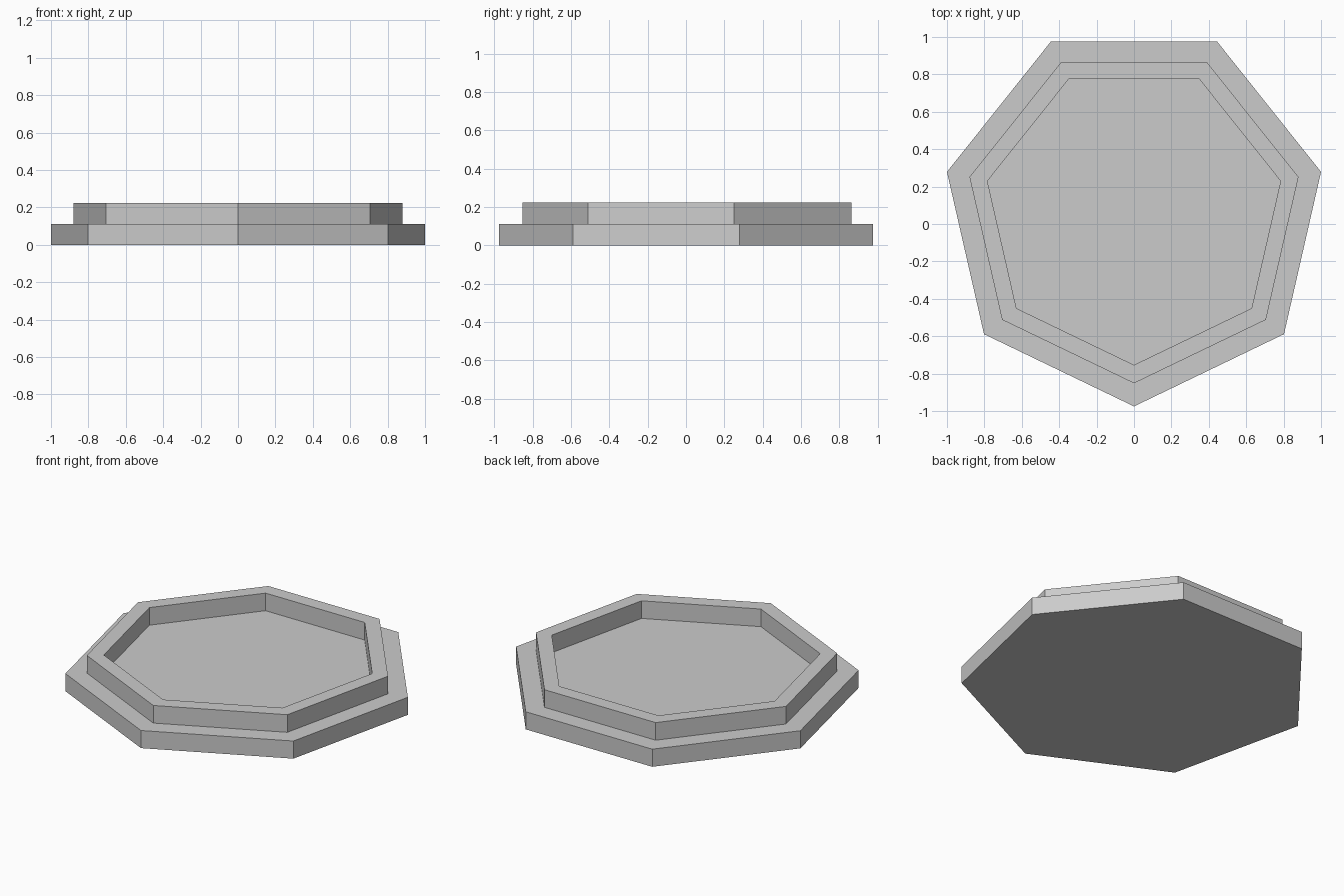
import bpy, bmesh
from math import sin, cos, tau

cube = bpy.data.objects.get("Cube")
if cube:
    bpy.data.objects.remove(cube, do_unlink=True)

SIDES = 7
CENTRE_Y = 0.0505
STEP = 0.112

grey = bpy.data.materials.new("plain_grey")
grey.use_nodes = True
colour = (0.6, 0.6, 0.6, 1)
grey.diffuse_color = colour
grey.node_tree.nodes["Principled BSDF"].inputs["Base Color"].default_value = colour


def ring(bm, radius, z):
    """Heptagon of vertices with one corner pointing to the front."""
    angles = [tau * i / SIDES for i in range(SIDES)]
    return [bm.verts.new((radius * sin(a), CENTRE_Y - radius * cos(a), z)) for a in angles]


def stepped_prism(name, profile, material):
    """Loft heptagons through (radius, z) pairs and cap both ends."""
    bm = bmesh.new()
    rings = [ring(bm, r, z) for r, z in profile]
    for low, high in zip(rings, rings[1:]):
        for i in range(SIDES):
            j = (i + 1) % SIDES
            bm.faces.new((low[i], low[j], high[j], high[i]))
    bm.faces.new(rings[0][::-1])
    bm.faces.new(rings[-1])
    bmesh.ops.recalc_face_normals(bm, faces=bm.faces)
    mesh = bpy.data.meshes.new(name)
    bm.to_mesh(mesh)
    bm.free()
    mesh.materials.append(material)
    obj = bpy.data.objects.new(name, mesh)
    bpy.context.collection.objects.link(obj)
    return obj


# Base slab, raised rim and recessed floor as one closed surface
BASE, RIM_OUTER, RIM_INNER = 1.0257, 0.902, 0.804
stepped_prism("base_with_rim", [
    (BASE, 0), (BASE, STEP),
    (RIM_OUTER, STEP), (RIM_OUTER, 2 * STEP),
    (RIM_INNER, 2 * STEP), (RIM_INNER, STEP),
], grey)
